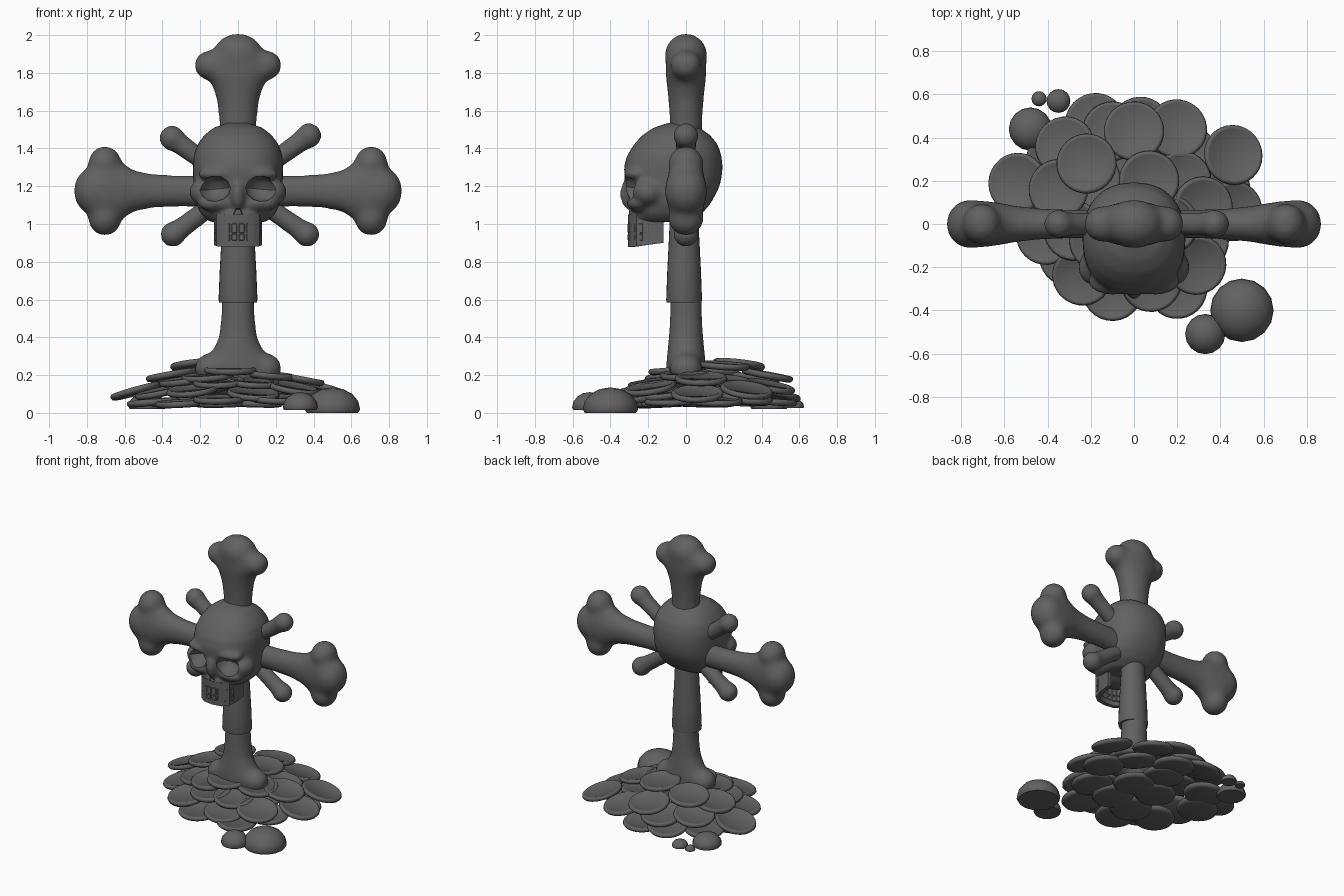
import bpy, bmesh, math
from mathutils import Vector, Matrix

if "Cube" in bpy.data.objects:
    bpy.data.objects.remove(bpy.data.objects["Cube"])

X, Y, Z = 'XYZ'
stone_grey = bpy.data.materials.new("dark_grey")
stone_grey.diffuse_color = (.12, .12, .12, 1)
stone_grey.use_nodes = True
stone_grey.node_tree.nodes["Principled BSDF"].inputs["Base Color"].default_value = stone_grey.diffuse_color


def ring(fn, n):
    return [Vector(fn(2 * math.pi * i / n)) for i in range(n)]


def loft(bm, rings):
    """Skin closed rings of points and cap both ends."""
    vs = [[bm.verts.new(p) for p in r] for r in rings]
    n = len(vs[0])
    for a, b in zip(vs, vs[1:]):
        for i in range(n):
            bm.faces.new((a[i], a[(i + 1) % n], b[(i + 1) % n], b[i]))
    bm.faces.new(vs[0][::-1])
    bm.faces.new(vs[-1])


def ball(bm, c, r, rot=None, seg=24):
    m = Matrix.Translation(c) @ (rot or Matrix()) @ Matrix.Diagonal((*r, 1))
    bmesh.ops.create_uvsphere(bm, u_segments=seg, v_segments=seg // 2, radius=1, matrix=m)


def finish(name, bm, voxel=0, smooth=0, cutters=(), solid=0, angle=35):
    """Turn a bmesh into an object with its modifiers baked in."""
    bmesh.ops.recalc_face_normals(bm, faces=bm.faces)
    me = bpy.data.meshes.new(name)
    bm.to_mesh(me)
    bm.free()
    ob = bpy.data.objects.new(name, me)
    bpy.context.collection.objects.link(ob)
    if voxel:
        m = ob.modifiers.new("fuse", 'REMESH')
        m.mode, m.voxel_size = 'VOXEL', voxel
    if smooth:
        m = ob.modifiers.new("soften", 'SMOOTH')
        m.factor, m.iterations = 0.5, smooth
    if solid:
        m = ob.modifiers.new("wall", 'SOLIDIFY')
        m.thickness, m.offset = solid, 0
    for c in cutters:
        m = ob.modifiers.new("cut", 'BOOLEAN')
        m.operation, m.object = 'DIFFERENCE', c
    if ob.modifiers:
        dg = bpy.context.evaluated_depsgraph_get()
        new = bpy.data.meshes.new_from_object(ob.evaluated_get(dg))
        ob.modifiers.clear()
        ob.data = new
    ob.data.materials.clear()
    ob.data.materials.append(stone_grey)
    bpy.ops.object.select_all(action='DESELECT')
    ob.select_set(True)
    bpy.context.view_layer.objects.active = ob
    bpy.ops.object.shade_smooth_by_angle(angle=math.radians(angle))
    return ob


def bone(name, shaft, balls, matrix):
    """Bone along local x: shaft (x, half z, half y), balls (x, z, rx, ry, rz)."""
    bm = bmesh.new()
    loft(bm, [ring(lambda a: (x, d * math.cos(a), w * math.sin(a)), 24) for x, w, d in shaft])
    for x, z, rx, ry, rz in balls:
        for s in ((1, -1) if z else (1,)):
            ball(bm, (x, 0, s * z), (rx, ry, rz))
    bm.transform(matrix)
    return finish(name, bm, voxel=0.013, smooth=26)


up = Matrix.Rotation(-math.pi / 2, 4, Y)
down = Matrix.Rotation(math.pi / 2, 4, Y)

# Side bones with two knuckles and a rounded end
for name, turn in (("right_arm_bone", 0), ("left_arm_bone", math.pi)):
    bone(name,
         [(.1, .088, .065), (.3, .083, .067), (.45, .09, .074), (.55, .11, .085),
          (.62, .155, .098), (.7, .19, .108), (.78, .155, .105)],
         [(.705, .143, .09, .096, .096), (.757, 0, .114, .115, .13)],
         Matrix.Translation((0, 0, 1.175)) @ Matrix.Rotation(turn, 4, Z))

# Top bone
bone("top_bone",
     [(1.35, .097, .085), (1.55, .1, .087), (1.66, .113, .094), (1.74, .14, .103),
      (1.8, .19, .108), (1.86, .185, .106), (1.92, .14, .1)],
     [(1.84, .15, .08, .085, .083), (1.89, 0, .12, .115, .135)],
     up)

# Lower bone: flared foot and a sleeve-like upper piece
bone("foot_bone",
     [(-.64, .087, .083), (-.5, .09, .087), (-.4, .102, .092), (-.32, .14, .1),
      (-.26, .195, .105), (-.18, .18, .1)],
     [(-.235, .145, .083, .088, .087), (-.2, 0, .1, .11, .12)],
     down)
bm = bmesh.new()
loft(bm, [ring(lambda a: (r * math.cos(a), -.01 + .92 * r * math.sin(a), z), 28)
          for z, r in ((.585, .1), (.6, .103), (.75, .097), (.95, .086), (1.12, .08))])
finish("post_bone", bm)

# Four small crossed bones with rounded ends
for name, x, z in (("upper_right", .375, 1.468), ("upper_left", -.35, 1.455),
                   ("lower_right", .365, .945), ("lower_left", -.345, .945)):
    v = Vector((x, 0, z - 1.2))
    L = v.length
    bone(name + "_cross_bone",
         [(.08, .054, .054), (L * .6, .054, .054), (L, .058, .058)],
         [(L, 0, .07, .07, .07)],
         Matrix.Translation((0, 0, 1.2)) @ Matrix.Rotation(-math.atan2(v.z, v.x), 4, Y))


# Eye and nose cutters
cutters = []
for s in (1, -1):
    bm = bmesh.new()
    rot = Matrix.Rotation(s * .35, 4, Z) @ Matrix.Rotation(s * .1, 4, Y)
    ball(bm, (s * .124, -.31, 1.187), (.086, .1, .068), rot, seg=12)
    cutters.append(finish("eye_cutter", bm))
bm = bmesh.new()
loft(bm, [[(k * x, y, 1.05 + k * z) for x, z in ((-.042, -.02), (0, -.01), (.042, -.02), (.012, .04), (-.012, .04))]
          for y, k in ((-.42, 1), (-.25, .7))])
cutters.append(finish("nose_cutter", bm))

# Skull: stacked sections (height, half width, front, back), cheeks, nose, upper jaw
bm = bmesh.new()


def section(z, w, f, b, p=2.3):
    e = 2 / p

    def pt(a):
        c, s = math.cos(a), math.sin(a)
        return (w * math.copysign(abs(c) ** e, c),
                (f + b) / 2 + (b - f) / 2 * math.copysign(abs(s) ** e, s), z)
    return ring(pt, 32)


loft(bm, [section(*q) for q in (
    (1.01, .15, -.25, .01), (1.05, .195, -.28, .08), (1.10, .22, -.29, .125),
    (1.16, .235, -.31, .16), (1.20, .237, -.315, .178), (1.25, .238, -.327, .19),
    (1.30, .239, -.329, .194), (1.36, .236, -.314, .189), (1.42, .216, -.277, .169),
    (1.47, .180, -.232, .129), (1.51, .130, -.172, .072), (1.537, .05, -.09, -.01))])
for s in (1, -1):
    ball(bm, (s * .185, -.2, 1.17), (.073, .085, .07))
    ball(bm, (s * .115, -.25, 1.11), (.1, .065, .045))
    ball(bm, (s * .1, -.265, 1.265), (.115, .065, .04))
ball(bm, (0, -.29, 1.16), (.04, .06, .09))
ball(bm, (0, -.21, 1.04), (.135, .1, .055))
finish("skull", bm, voxel=.012, smooth=12, cutters=cutters)
for c in cutters:
    bpy.data.objects.remove(c)

# Jaw: U-shaped wall
half = [(.113, -.12), (.113, -.2), (.103, -.255), (.066, -.284)]
path = half + [(0, -.292)] + [(-x, y) for x, y in half[::-1]]
bm = bmesh.new()
cols = [[bm.verts.new((x, y, z)) for z in (.878 + .13 * (y + .29), 1.05)] for x, y in path]
for a, b in zip(cols, cols[1:]):
    bm.faces.new((a[0], b[0], b[1], a[1]))
finish("jaw", bm, solid=.028)

# Two rows of teeth
bm = bmesh.new()
for x, y, yaw in ((.018, -.291, .1), (.053, -.283, .3), (.085, -.265, .65), (.106, -.235, 1.2)):
    for s in (1, -1):
        for z, h in ((.978, .052), (.93, .036)):
            m = (Matrix.Translation((s * x, y, z)) @ Matrix.Rotation(s * yaw, 4, Z)
                 @ Matrix.Diagonal((.03, .034, h, 1)))
            bmesh.ops.create_cube(bm, size=1, matrix=m)
bmesh.ops.bevel(bm, geom=bm.edges[:], offset=.004, segments=1, affect='EDGES')
finish("teeth", bm)

# Coin pile: centres, tilted outwards around the heap's middle
coins = [(-.54, .19, .115), (.46, .32, .12), (.20, .44, .14), (0, .43, .2), (-.22, .28, .255),
         (-.18, .47, .1), (-.1, .43, .14), (-.32, .36, .17), (-.35, .16, .2), (.07, .2, .25),
         (.32, .08, .18), (.46, .06, .1), (-.24, -.24, .12), (-.1, -.31, .07), (.08, -.27, .1),
         (.2, -.3, .07), (.29, -.19, .13), (-.41, -.05, .11), (-.28, -.03, .17), (-.04, -.06, .225),
         (.08, -.16, .16), (.16, 0, .2), (-.45, .12, .055), (-.36, .3, .06), (.03, .45, .06),
         (.25, .32, .08), (.4, .16, .06), (.3, -.08, .06), (-.3, -.15, .05), (-.1, .1, .05),
         (.1, .12, .05), (-.1, -.15, .05), (.1, -.1, .05), (0, .3, .06), (-.2, .2, .12), (.22, .2, .17),
         (-.1, -.17, .16), (.2, -.12, .1), (-.16, -.08, .19)]
profile = [(.115, -.018), (.132, -.013), (.14, 0), (.136, .012), (.128, .017), (.12, .016), (.116, .013)]
bm = bmesh.new()
for x, y, z in coins:
    k = .55 if z > .07 else .2
    tilt = Vector((k * (x + .03), k * (y - .08), 1)).to_track_quat('Z', 'Y').to_matrix().to_4x4()
    m = Matrix.Translation((x, y, z)) @ tilt
    loft(bm, [[m @ p for p in ring(lambda a: (r * math.cos(a), r * math.sin(a), h), 28)]
              for r, h in profile])
finish("coin_pile", bm, angle=60)

# Loose stones: flat-bottomed domes
for i, (x, y, r, h, z0) in enumerate(((.5, -.4, .147, .135, .0), (.33, -.51, .093, .095, .015),
                                      (-.48, .44, .1, .09, .02), (-.35, .57, .055, .05, .025),
                                      (-.44, .58, .035, .035, .025))):
    bm = bmesh.new()
    ball(bm, (x, y, z0 + h * .14), (r, r, h * .86), seg=16)
    # Squash the underside into a shallow rounded base
    for v in bm.verts:
        if v.co.z < z0 + h * .14:
            v.co.z = max(z0, z0 + h * .14 + (v.co.z - z0 - h * .14) * .5)
    finish("stone_%d" % (i + 1), bm, angle=50)
